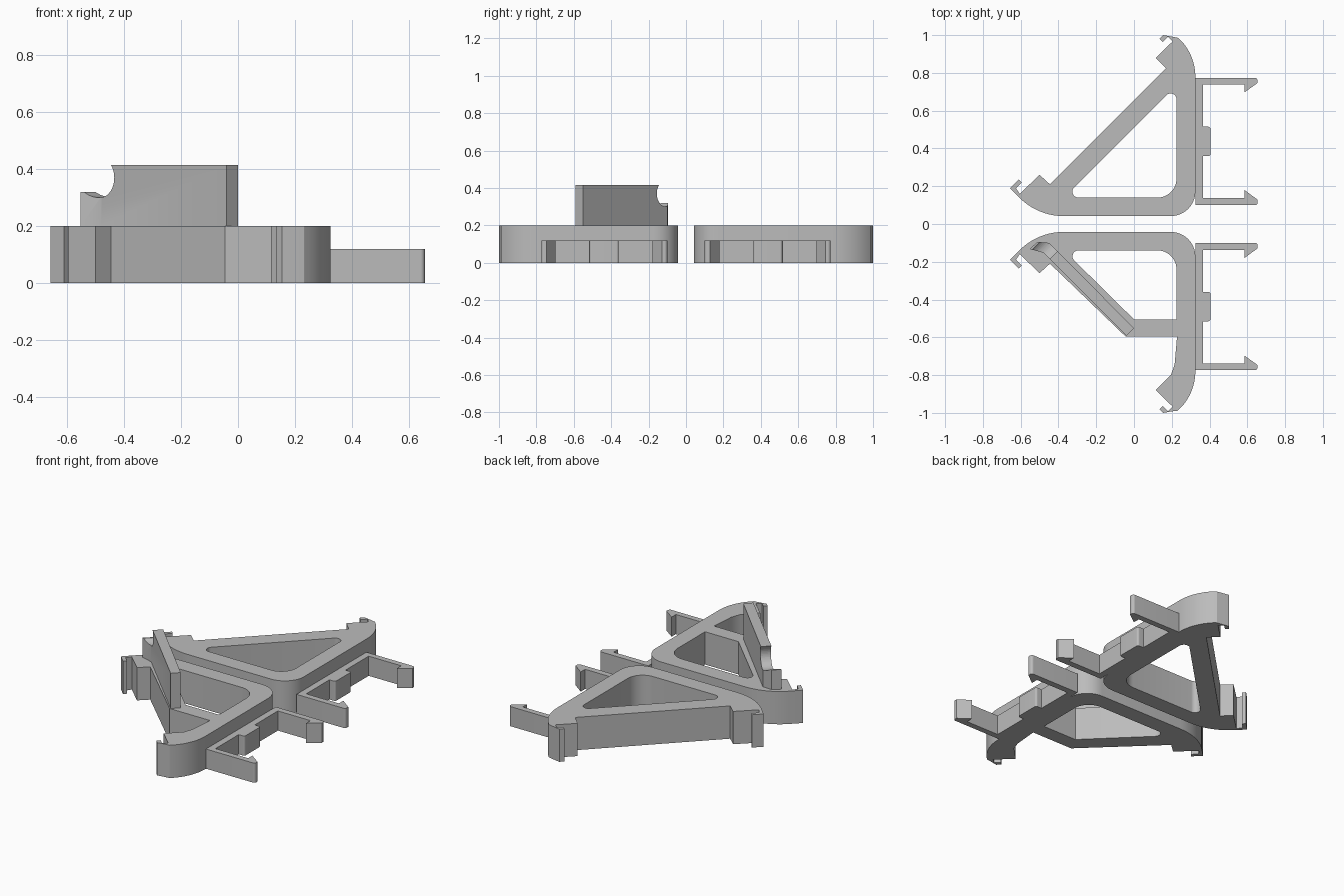
import bpy, bmesh, math
from mathutils import Vector, Matrix

cube = bpy.data.objects.get("Cube")
if cube:
    bpy.data.objects.remove(cube, do_unlink=True)

grey = bpy.data.materials.new("plain grey")
grey.use_nodes = True
colour = (0.5, 0.5, 0.5, 1)
grey.diffuse_color = colour
grey.node_tree.nodes["Principled BSDF"].inputs["Base Color"].default_value = colour


def rounded(points, steps=10):
    """Turn (x, y[, radius]) corners into an outline with filleted corners."""
    out = []
    for i, p in enumerate(points):
        c = Vector(p[:2])
        if len(p) < 3:
            out.append(c)
            continue
        a = (Vector(points[i - 1][:2]) - c).normalized()
        b = (Vector(points[(i + 1) % len(points)][:2]) - c).normalized()
        half = a.angle(b) / 2
        centre = c + (a + b).normalized() * p[2] / math.sin(half)
        start = c + a * p[2] / math.tan(half) - centre
        end = c + b * p[2] / math.tan(half) - centre
        turn = math.atan2(start.x * end.y - start.y * end.x, start.dot(end))
        for k in range(steps + 1):
            out.append(centre + Matrix.Rotation(turn * k / steps, 2) @ start)
    return out


def select(obj):
    bpy.ops.object.select_all(action='DESELECT')
    obj.select_set(True)
    bpy.context.view_layer.objects.active = obj


def plate(name, outlines, z0, z1):
    """Extrude closed outlines (first is the outside, others are holes)."""
    curve = bpy.data.curves.new(name, 'CURVE')
    curve.dimensions = '2D'
    curve.fill_mode = 'BOTH'
    curve.extrude = (z1 - z0) / 2
    for outline in outlines:
        pts = rounded(outline)
        spline = curve.splines.new('POLY')
        spline.points.add(len(pts) - 1)
        for sp, p in zip(spline.points, pts):
            sp.co = (p.x, p.y, 0, 1)
        spline.use_cyclic_u = True
    obj = bpy.data.objects.new(name, curve)
    bpy.context.collection.objects.link(obj)
    select(obj)
    bpy.ops.object.convert(target='MESH')
    obj = bpy.context.object
    bm = bmesh.new()
    bm.from_mesh(obj.data)
    bmesh.ops.remove_doubles(bm, verts=bm.verts, dist=0.0005)
    bmesh.ops.translate(bm, verts=bm.verts, vec=(0, 0, (z0 + z1) / 2))
    bmesh.ops.recalc_face_normals(bm, faces=bm.faces)
    bm.to_mesh(obj.data)
    bm.free()
    obj.data.materials.clear()
    obj.data.materials.append(grey)
    bpy.ops.object.shade_smooth_by_angle(angle=math.radians(30))
    return obj


def flip(points):
    return [(p[0], -p[1], *p[2:]) for p in points]


# Outer edge shared by both brackets, from the side hook round to the end hook
shared = [
    (-0.445, 0.21), (-0.5, 0.26), (-0.605, 0.16), (-0.625, 0.19),
    (-0.595, 0.22), (-0.61, 0.237), (-0.657, 0.19),
    (-0.51, 0.042, 0.33), (0.325, 0.042, 0.13), (0.325, 0.905, 0.28),
    (0.235, 0.985), (0.2, 0.992), (0.155, 1.0), (0.135, 0.98),
    (0.152, 0.963), (0.18, 0.99), (0.205, 0.967), (0.115, 0.88)]

# Closed triangular bracket
plate("back_bracket", [
    shared + [(0.17, 0.825)],
    [(0.225, 0.14, 0.1), (0.225, 0.735, 0.031), (-0.37, 0.14, 0.031)]], 0, 0.2)

# Bracket with a shortened brace and a free end
plate("front_bracket", [
    flip(shared + [(0.195, 0.8), (0.215, 0.745), (0.228, 0.595), (-0.045, 0.595)]),
    flip([(0.225, 0.14, 0.1), (0.225, 0.505), (0, 0.505), (-0.37, 0.14, 0.031)])], 0, 0.2)

# Rail with two barbed snap arms and a stop block
clip = [
    (0.325, 0.1), (0.655, 0.1, 0.015), (0.655, 0.128), (0.585, 0.18), (0.585, 0.137),
    (0.365, 0.137), (0.365, 0.36), (0.405, 0.36, 0.012), (0.405, 0.515, 0.012),
    (0.365, 0.515), (0.365, 0.738), (0.585, 0.738), (0.585, 0.697),
    (0.655, 0.747), (0.655, 0.773, 0.015), (0.325, 0.773)]
plate("back_clip", [clip], 0, 0.12)
plate("front_clip", [flip(clip)], 0, 0.12)

# Upright fin on the brace, with a round notch and a low hooked tip
fin = plate("upright_fin", [[
    (-0.04, -0.592), (0, -0.552), (-0.448, -0.1), (-0.51, -0.095),
    (-0.553, -0.132), (-0.48, -0.152)]], 0.2, 0.415)
notch = Vector((-0.485, -0.15, 0.37))
bpy.ops.mesh.primitive_cylinder_add(
    vertices=48, radius=0.07, depth=0.6, location=notch,
    rotation=(math.pi / 2, 0, -math.pi / 4))
cutters = [bpy.context.object]
along = Vector((-1, 1, 0)).normalized()
bpy.ops.mesh.primitive_cube_add(
    size=1, location=notch + along * 0.1 + Vector((0, 0, 0.05)),
    rotation=(0, 0, math.pi * 3 / 4))
bpy.context.object.scale = (0.2, 0.6, 0.2)
cutters.append(bpy.context.object)
for cutter in cutters:
    cutter.name = "fin_cutter"
    cutter.hide_render = True
    select(fin)
    mod = fin.modifiers.new("notch", 'BOOLEAN')
    mod.operation = 'DIFFERENCE'
    mod.solver = 'EXACT'
    mod.object = cutter
    bpy.ops.object.modifier_apply(modifier=mod.name)
    bpy.data.objects.remove(cutter, do_unlink=True)
bpy.ops.object.shade_smooth_by_angle(angle=math.radians(30))
